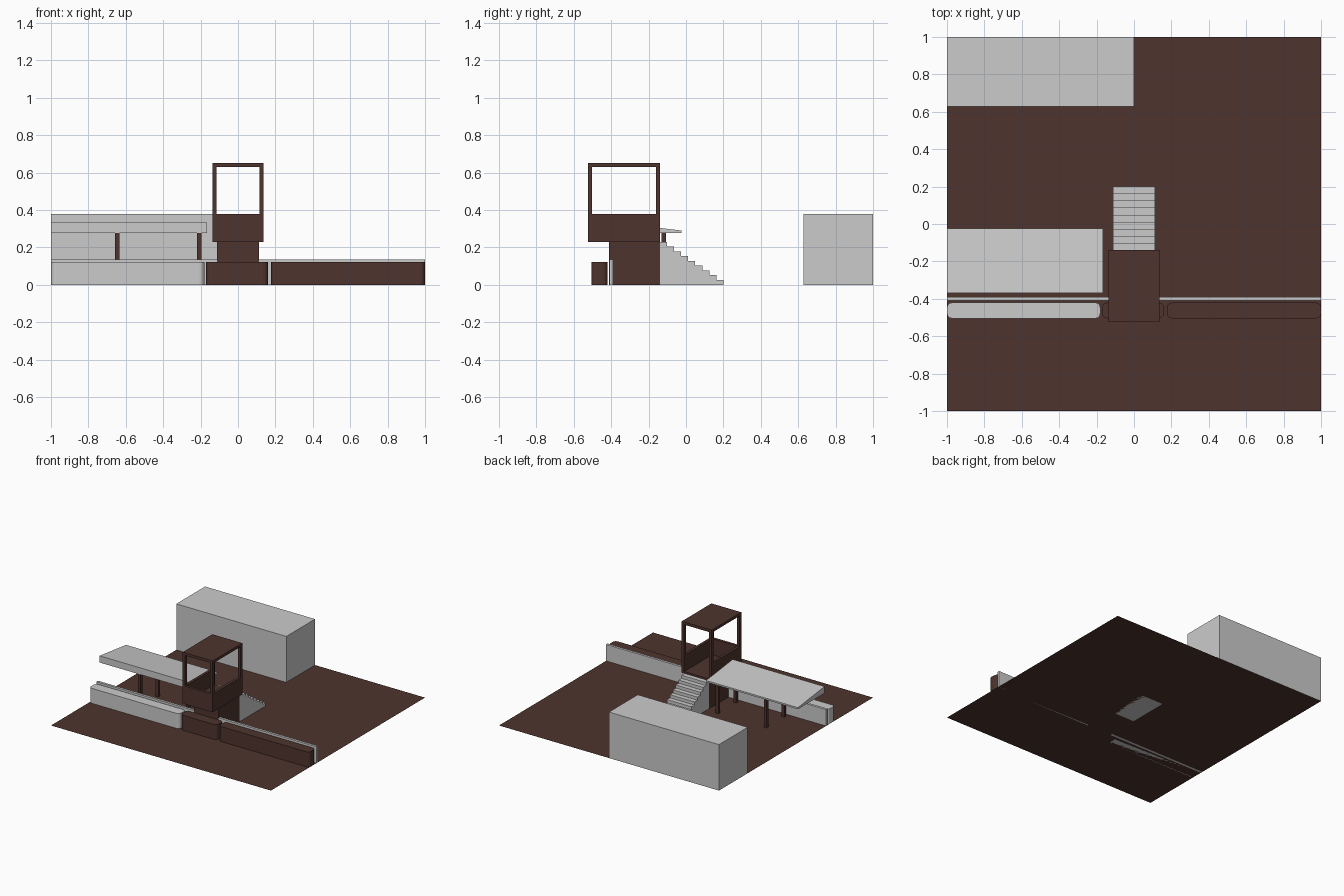
import bpy, bmesh

if "Cube" in bpy.data.objects:
    bpy.data.objects.remove(bpy.data.objects["Cube"])

brown = bpy.data.materials.new("dark_brown")
brown.diffuse_color = (0.076, 0.034, 0.027, 1)
brown.use_nodes = True
brown.node_tree.nodes["Principled BSDF"].inputs["Base Color"].default_value = brown.diffuse_color


def finish(name, bm, mat):
    bmesh.ops.recalc_face_normals(bm, faces=bm.faces)
    me = bpy.data.meshes.new(name)
    bm.to_mesh(me)
    bm.free()
    ob = bpy.data.objects.new(name, me)
    bpy.context.collection.objects.link(ob)
    if mat:
        me.materials.append(mat)
    return ob


def box(name, x, y, z, mat=None, round_ends=0):
    bm = bmesh.new()
    bmesh.ops.create_cube(bm, size=1)
    for v in bm.verts:
        v.co = [a[0] + (c + 0.5) * (a[1] - a[0]) for a, c in zip((x, y, z), v.co)]
    if round_ends:
        up = [e for e in bm.edges if abs(e.verts[0].co.z - e.verts[1].co.z) > 1e-4]
        bmesh.ops.bevel(bm, geom=up, offset=round_ends, segments=3,
                        profile=0.5, affect='EDGES')
    return finish(name, bm, mat)


def side_profile(name, pts, x0, x1, mat=None):
    """Extrude a (y, z) outline along x."""
    bm = bmesh.new()
    f = bm.faces.new([bm.verts.new((x0, y, z)) for y, z in pts])
    r = bmesh.ops.extrude_face_region(bm, geom=[f])
    vs = [g for g in r["geom"] if isinstance(g, bmesh.types.BMVert)]
    bmesh.ops.translate(bm, verts=vs, vec=(x1 - x0, 0, 0))
    return finish(name, bm, mat)


# Ground slab (single sheet)
bm = bmesh.new()
bmesh.ops.create_grid(bm, x_segments=1, y_segments=1, size=1)
finish("ground_sheet", bm, brown)

# Rear building
box("rear_building", (-1, 0), (0.627, 1), (0, 0.378))

# Front barriers with rounded ends
for name, x, mat in (("left_barrier", (-1, -0.18), None),
                     ("middle_barrier", (-0.17, 0.16), brown),
                     ("right_barrier", (0.177, 1), brown)):
    box(name, x, (-0.505, -0.42), (0, 0.123), mat, 0.027)

# Thin walls either side of the tower
box("left_wall", (-1, -0.112), (-0.41, -0.39), (0, 0.135))
box("right_wall", (0.112, 1), (-0.41, -0.39), (0, 0.135))

# Tower base
box("tower_base", (-0.112, 0.112), (-0.412, -0.139), (0, 0.23), brown)

# Cabin: floor, low walls on three sides, posts, roof; open at the stairs
X, YF, YB, T = 0.136, -0.524, -0.139, 0.022
box("cabin_floor", (-X, X), (YF, YB), (0.23, 0.245), brown)
box("cabin_roof", (-X, X), (YF, YB), (0.63, 0.652), brown)
box("cabin_front_wall", (-X + T, X - T), (YF, YF + T), (0.245, 0.378), brown)
for side, x in (("left", (-X, -X + T)), ("right", (X - T, X))):
    box(side + "_cabin_wall", x, (YF + T, YB - T), (0.245, 0.378), brown)
    for end, y in (("front", (YF, YF + T)), ("back", (YB - T, YB))):
        box(f"{side}_{end}_cabin_post", x, y, (0.245, 0.63), brown)

# Solid staircase behind the tower
N, Y0, Y1, H = 9, 0.2, -0.139, 0.23
pts = [(Y1, 0), (Y0, 0)]
for i in range(N):
    pts.append((Y0 + (Y1 - Y0) * i / N, H * (i + 1) / N))
    pts.append((Y0 + (Y1 - Y0) * (i + 1) / N, H * (i + 1) / N))
side_profile("staircase", pts, -0.112, 0.112)

# Wedge canopy on four posts
side_profile("canopy_roof", [(-0.37, 0.277), (-0.025, 0.277), (-0.025, 0.29), (-0.37, 0.332)],
             -1, -0.165)
for side, px in (("outer", -0.645), ("inner", -0.208)):
    for end, py in (("front", -0.35), ("back", -0.118)):
        box(f"canopy_{side}_{end}_post", (px - 0.012, px + 0.012),
            (py - 0.012, py + 0.012), (0, 0.277), brown)
